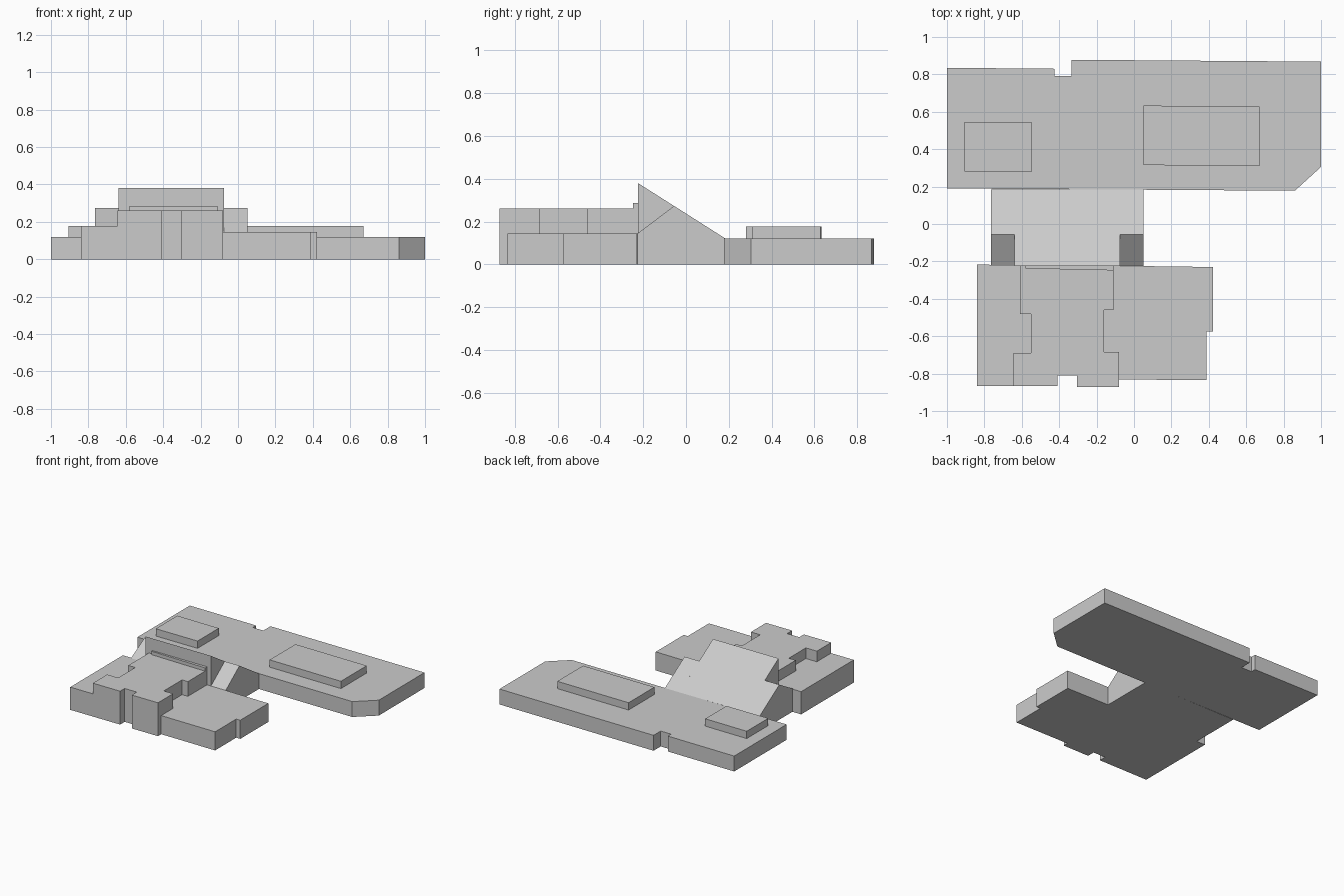
import bpy
import bmesh

cube = bpy.data.objects.get("Cube")
if cube:
    bpy.data.objects.remove(cube, do_unlink=True)

grey = bpy.data.materials.new("plain grey")
grey.use_nodes = True
colour = (0.6, 0.6, 0.6, 1)
grey.diffuse_color = colour
grey.node_tree.nodes["Principled BSDF"].inputs["Base Color"].default_value = colour


def prism(name, start, offset):
    """Extrude a closed outline of 3D points by an offset."""
    bm = bmesh.new()
    face = bm.faces.new([bm.verts.new(p) for p in start])
    result = bmesh.ops.extrude_face_region(bm, geom=[face])
    moved = [g for g in result["geom"] if isinstance(g, bmesh.types.BMVert)]
    bmesh.ops.translate(bm, verts=moved, vec=offset)
    bmesh.ops.recalc_face_normals(bm, faces=bm.faces[:])
    mesh = bpy.data.meshes.new(name)
    bm.to_mesh(mesh)
    bm.free()
    mesh.materials.append(grey)
    obj = bpy.data.objects.new(name, mesh)
    bpy.context.collection.objects.link(obj)


def block(name, outline, bottom, top):
    """Floor plan raised between two heights."""
    prism(name, [(x, y, bottom) for x, y in outline], (0, 0, top - bottom))


def gable(name, x0, x1, profile):
    """Side profile swept along x."""
    prism(name, [(x0, y, z) for y, z in profile], (x1 - x0, 0, 0))


# Rear wing with back notch and cut corner
block("rear_wing", [
    (-1, 0.835), (-0.425, 0.83), (-0.425, 0.79), (-0.335, 0.79),
    (-0.335, 0.878), (1, 0.868), (1, 0.305), (0.86, 0.178), (-1, 0.19)], 0, 0.12)

# Raised roof blocks
block("right_roof_block", [
    (-0.905, 0.28), (-0.545, 0.28), (-0.545, 0.542), (-0.905, 0.545)], 0.12, 0.177)
block("left_roof_block", [
    (0.052, 0.315), (0.67, 0.31), (0.67, 0.628), (0.052, 0.633)], 0.12, 0.177)

# Sloped connecting hall and its lower shoulders
back = 0.185
gable("hall", -0.64, -0.075, [(-0.225, 0), (-0.225, 0.38), (back, 0.12), (back, 0)])
for name, x0, x1, eave in (("right_shoulder", -0.765, -0.64, 0.177),
                           ("left_shoulder", -0.075, 0.052, 0.145)):
    gable(name, x0, x1, [
        (-0.225, 0), (-0.225, eave), (-0.056, 0.273), (back, 0.12), (back, 0)])

# Front centre block with notched walls
block("front_centre", [
    (-0.645, -0.866), (-0.41, -0.866), (-0.41, -0.81), (-0.305, -0.81),
    (-0.305, -0.871), (-0.08, -0.871), (-0.08, -0.685), (-0.16, -0.685),
    (-0.16, -0.46), (-0.11, -0.46), (-0.11, -0.225), (-0.61, -0.222),
    (-0.61, -0.48), (-0.55, -0.48), (-0.55, -0.69), (-0.645, -0.69)], 0, 0.26)
block("roof_ledge", [
    (-0.58, -0.238), (-0.11, -0.248), (-0.11, -0.225), (-0.58, -0.225)], 0.26, 0.286)

# Lower side blocks, fitted against the centre block
block("front_right_block", [
    (-0.84, -0.866), (-0.645, -0.866), (-0.645, -0.69), (-0.55, -0.69),
    (-0.55, -0.48), (-0.61, -0.48), (-0.61, -0.22), (-0.84, -0.217)], 0, 0.177)
block("front_left_block", [
    (-0.08, -0.831), (0.387, -0.835), (0.387, -0.575), (0.422, -0.575),
    (0.422, -0.23), (-0.11, -0.223), (-0.11, -0.46), (-0.16, -0.46),
    (-0.16, -0.685), (-0.08, -0.685)], 0, 0.145)
